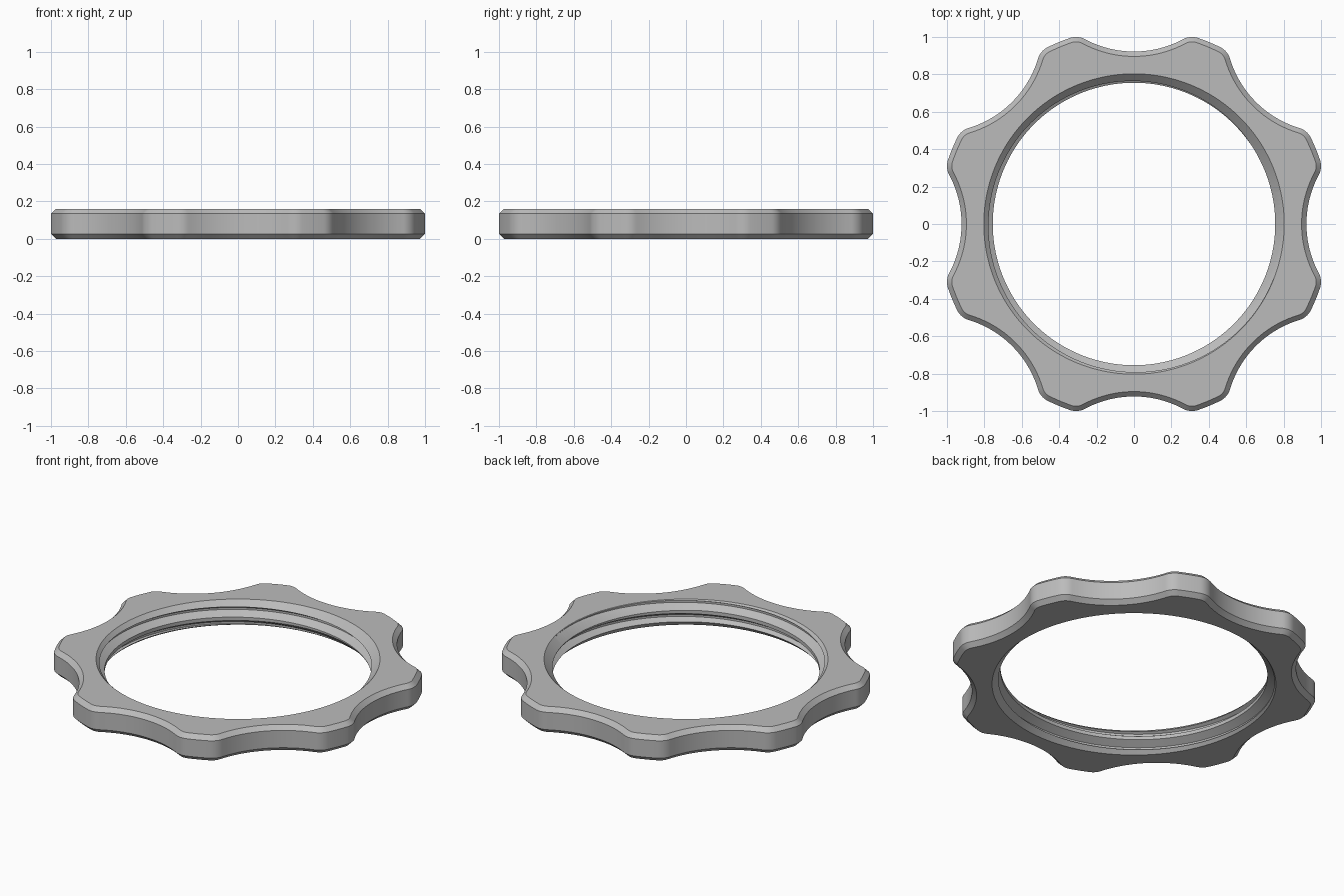
import bpy, bmesh
from math import atan2, cos, sin, pi, radians, hypot
from mathutils import Vector, Matrix

cube = bpy.data.objects.get("Cube")
if cube:
    bpy.data.objects.remove(cube)

HEIGHT, BEVEL = 0.16, 0.026
MINOR, MAJOR, PITCH = 0.755, 0.80, 0.088
MOUTH, BORE = 0.803, 0.74
LOBES, ARC_STEPS = 8, (10, 10, 4)

steel = bpy.data.materials.new("plain grey")
steel.use_nodes = True
grey = (0.5, 0.5, 0.5, 1)
steel.diffuse_color = grey
steel.node_tree.nodes["Principled BSDF"].inputs["Base Color"].default_value = grey


def make_object(name, bm):
    bmesh.ops.recalc_face_normals(bm, faces=bm.faces)
    mesh = bpy.data.meshes.new(name)
    bm.to_mesh(mesh)
    bm.free()
    mesh.materials.append(steel)
    obj = bpy.data.objects.new(name, mesh)
    bpy.context.collection.objects.link(obj)
    return obj


def arc(centre, radius, start, end, steps):
    angles = [start + (end - start) * i / steps for i in range(steps + 1)]
    return [centre + radius * Vector((cos(a), sin(a))) for a in angles]


def outline(inset):
    """Scalloped rim moved inward by inset, made of tangent arcs."""
    fillet, dip = 0.1, 0.922
    c = Vector((0.31, 0.9))
    k = c.y - dip
    scallop = (c.x ** 2 + k ** 2 - fillet ** 2) / (2 * (fillet + k))
    s = Vector((0, dip + scallop))
    meet = atan2(c.y - s.y, c.x - s.x)
    lobe = atan2(c.y, c.x)
    middle = pi / 2 - pi / LOBES
    half = arc(s, scallop + inset, -pi / 2, meet, ARC_STEPS[0])
    half += arc(c, fillet - inset, meet + pi, lobe, ARC_STEPS[1])[1:]
    half += arc(Vector((0, 0)), c.length + fillet - inset, lobe, middle, ARC_STEPS[2])[1:]
    mirrored = [Vector((-p.x, p.y)) for p in reversed(half[1:])]
    sector = (mirrored + half)[:-1]
    return [Matrix.Rotation(-2 * pi * n / LOBES, 2) @ p for n in range(LOBES) for p in sector]


COUNT = len(outline(0))
START = pi / 2 + pi / LOBES


def angle_at(i):
    return START - 2 * pi * i / COUNT


def circle(radius):
    return [Vector((radius * cos(angle_at(i)), radius * sin(angle_at(i)))) for i in range(COUNT)]


# Ring body: bevelled scalloped rim and a hole with chamfered mouths
chamfer = MOUTH - BORE
sections = [(outline(BEVEL), 0), (outline(0), BEVEL),
            (outline(0), HEIGHT - BEVEL), (outline(BEVEL), HEIGHT),
            (circle(MOUTH), HEIGHT), (circle(BORE), HEIGHT - chamfer),
            (circle(BORE), chamfer), (circle(MOUTH), 0)]
bm = bmesh.new()
rings = [[bm.verts.new((p.x, p.y, z)) for p in pts] for pts, z in sections]
for a, b in zip(rings, rings[1:] + rings[:1]):
    for i in range(COUNT):
        j = (i + 1) % COUNT
        bm.faces.new((a[i], a[j], b[j], b[i]))
nut = make_object("scalloped_ring_nut", bm)

# Helical cutter: one turn of rows joins on to the next turn
flank = (MAJOR - MINOR) * 0.6
crest = 0.25 * PITCH
profile = [(-crest / 2, MINOR), (crest / 2, MINOR),
           (crest / 2 + flank, MAJOR), (PITCH - crest / 2 - flank, MAJOR)]
TURNS, STEP = 6, len(profile)
base = 0.028 - 2 * PITCH
bm = bmesh.new()
columns = []
for i in range(COUNT):
    a = START - 2 * pi + 2 * pi * i / COUNT
    column = []
    for row in range(TURNS * STEP + 1 + (STEP if i == 0 else 0)):
        dz, r = profile[row % STEP]
        z = base + dz + PITCH * (row // STEP + a / (2 * pi))
        column.append(bm.verts.new((r * cos(a), r * sin(a), z)))
    columns.append(column)
columns.append(columns[0][STEP:])
for a, b in zip(columns, columns[1:]):
    for row in range(TURNS * STEP):
        bm.faces.new((a[row], b[row], b[row + 1], a[row + 1]))
# Close both ends with fans
last = TURNS * STEP
bottom = [c[0] for c in columns[:-1]] + columns[0][STEP:0:-1]
top = [c[last] for c in columns[:-1]] + columns[0][last + STEP:last:-1]
for loop in (bottom, top):
    hub = bm.verts.new((0, 0, sum(v.co.z for v in loop) / len(loop)))
    for a, b in zip(loop, loop[1:] + loop[:1]):
        bm.faces.new((a, b, hub))
cutter = make_object("thread_cutter", bm)
cutter.hide_render = True

# Cut the thread, then drop the helper
cut = nut.modifiers.new("thread", 'BOOLEAN')
cut.operation = 'DIFFERENCE'
cut.solver = 'EXACT'
cut.object = cutter
for obj in bpy.context.selected_objects:
    obj.select_set(False)
nut.select_set(True)
bpy.context.view_layer.objects.active = nut
bpy.ops.object.modifier_apply(modifier=cut.name)
bpy.data.objects.remove(cutter)
bpy.ops.object.shade_smooth_by_angle(angle=radians(25))
